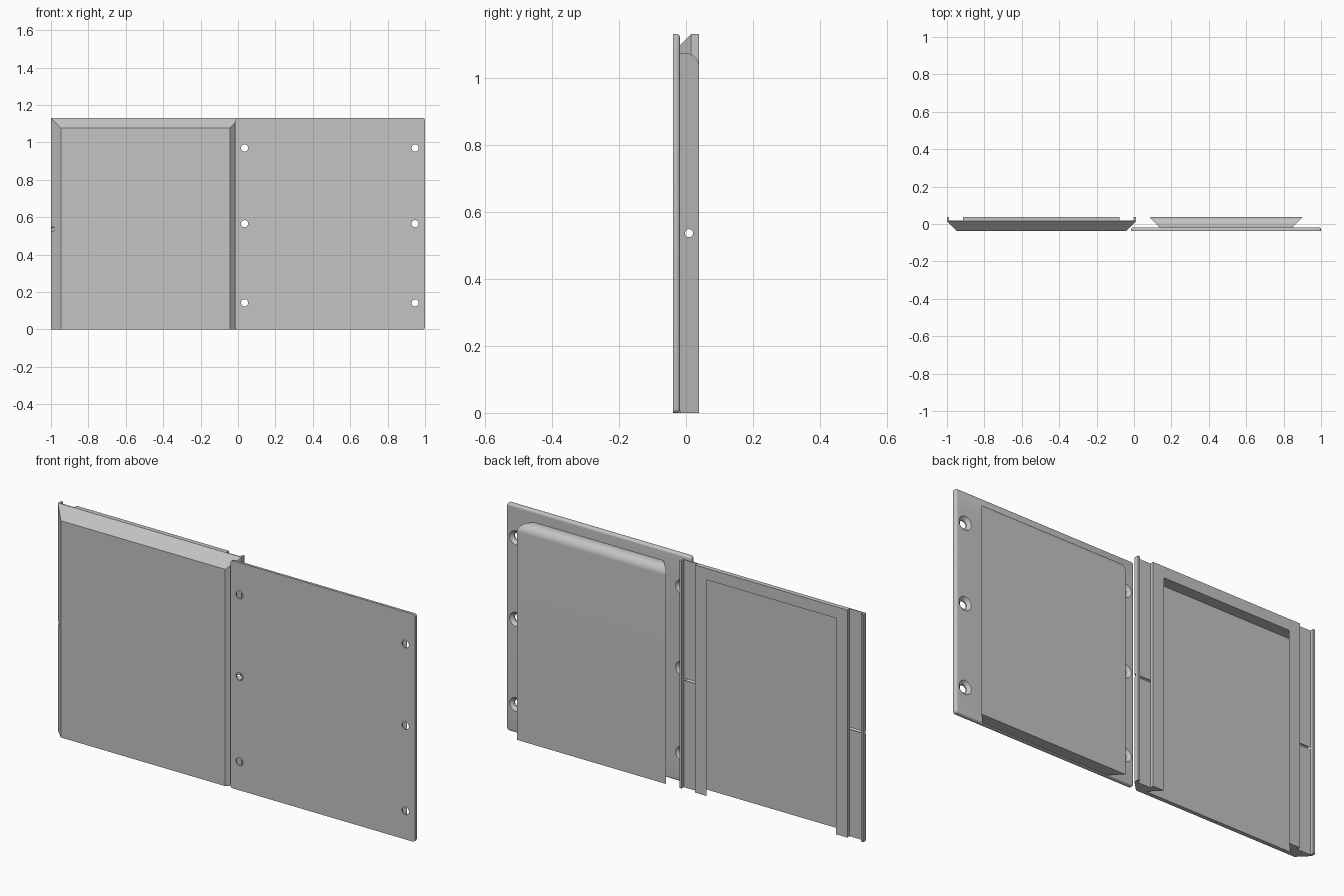
import bpy, bmesh, math
from mathutils import Vector, Matrix

cube = bpy.data.objects.get("Cube")
if cube:
    bpy.data.objects.remove(cube, do_unlink=True)

FRONT, BACK = -0.0385, 0.0385    # overall thickness
SEAT = -0.018                    # back of the plate and floor of the pocket
HEIGHT = 1.13
CORD_Y, CORD_Z = 0.009, 0.536    # cross hole through both halves

grey = bpy.data.materials.new("plain_grey")
grey.use_nodes = True
colour = (0.55, 0.55, 0.55, 1)
grey.diffuse_color = colour
grey.node_tree.nodes["Principled BSDF"].inputs["Base Color"].default_value = colour


def add_object(name, bm):
    bmesh.ops.recalc_face_normals(bm, faces=bm.faces)
    mesh = bpy.data.meshes.new(name)
    bm.to_mesh(mesh)
    bm.free()
    mesh.materials.append(grey)
    obj = bpy.data.objects.new(name, mesh)
    bpy.context.collection.objects.link(obj)
    return obj


def prism(name, points, axis, start, end):
    """Extrude a profile along z (points are x, y) or along x (points are y, z)."""
    bm = bmesh.new()
    place = (lambda a, b: (a, b, start)) if axis == "z" else (lambda a, b: (start, a, b))
    face = bm.faces.new([bm.verts.new(place(a, b)) for a, b in points])
    move = Vector((0, 0, end - start)) if axis == "z" else Vector((end - start, 0, 0))
    made = bmesh.ops.extrude_face_region(bm, geom=[face])["geom"]
    bmesh.ops.translate(bm, vec=move, verts=[v for v in made if isinstance(v, bmesh.types.BMVert)])
    return add_object(name, bm)


def cone(name, r1, r2, depth, centre, axis):
    bm = bmesh.new()
    turn = Matrix.Rotation(math.pi / 2, 4, "Y") if axis == "x" else Matrix.Rotation(-math.pi / 2, 4, "X")
    bmesh.ops.create_cone(bm, cap_ends=True, segments=32, radius1=r1, radius2=r2,
                          depth=depth, matrix=Matrix.Translation(centre) @ turn)
    return add_object(name, bm)


def boolean(target, cutter, operation="DIFFERENCE"):
    cutter.hide_render = True
    mod = target.modifiers.new("cut", "BOOLEAN")
    mod.operation, mod.solver, mod.object = operation, "EXACT", cutter
    apply(target, mod)
    bpy.data.objects.remove(cutter, do_unlink=True)


def apply(obj, mod):
    bpy.context.view_layer.objects.active = obj
    bpy.ops.object.modifier_apply(modifier=mod.name)


def cord_hole(target):
    boolean(target, cone("cord_cutter", 0.012, 0.012, 3, (0, CORD_Y, CORD_Z), "x"))


def dovetail(centre, narrow, wide, y_narrow, y_wide):
    return [(centre - narrow, y_narrow), (centre + narrow, y_narrow),
            (centre + wide, y_wide), (centre - wide, y_wide)]


# Cover: bevelled front, side channels with thin lips at the back
mid, half, slope, lip, rib, floor = -0.495, 0.505, 0.0535, 0.012, 0.418, 0.02
half_profile = [(half - slope, FRONT), (half, FRONT + slope), (half, BACK),
                (half - lip, BACK), (half - lip, floor), (rib, floor), (rib, BACK)]
outline = [(mid + x, y) for x, y in half_profile]
outline += [(mid - x, y) for x, y in reversed(half_profile)]
cover = prism("slotted_cover", outline, "z", 0, HEIGHT)

# Top bevel of the cover
wedge = [(FRONT - 0.1, HEIGHT - slope - 0.1), (FRONT + slope + 0.1, HEIGHT + 0.1),
         (FRONT - 0.1, HEIGHT + 0.1)]
boolean(cover, prism("bevel_cutter", wedge, "x", -1.2, 0.2))

# Undercut pocket, open at the bottom
grow = 0.01
pocket = dovetail(mid, 0.412, 0.356 - grow, SEAT, BACK + grow)
boolean(cover, prism("pocket_cutter", pocket, "z", -0.1, 1.073))
cord_hole(cover)

# Mounting plate with rounded corners and softened back rim
plate = prism("mounting_plate", [(-0.015, FRONT), (1, FRONT), (1, SEAT), (-0.015, SEAT)], "z", 0, HEIGHT)
bm = bmesh.new()
bm.from_mesh(plate.data)
corners = [e for e in bm.edges if abs(e.verts[0].co.y - e.verts[1].co.y) > 0.01]
bmesh.ops.bevel(bm, geom=corners, offset=0.012, segments=4, profile=0.5, affect="EDGES")
rim = [e for e in bm.edges if all(abs(v.co.y - SEAT) < 0.001 for v in e.verts)]
bmesh.ops.bevel(bm, geom=rim, offset=0.01, segments=4, profile=0.5, affect="EDGES")
bm.to_mesh(plate.data)
bm.free()

# Countersunk screw holes
for x in (0.035, 0.947):
    for z in (0.142, 0.565, 0.97):
        boolean(plate, cone("hole_cutter", 0.019, 0.019, 0.2, (x, 0, z), "y"))
        boolean(plate, cone("sink_cutter", 0.018, 0.036, 0.016, (x, SEAT - 0.007, z), "y"))

# Dovetail tongue with a rounded top back edge
tongue = prism("dovetail_tongue", dovetail(0.492, 0.355, 0.41, SEAT, BACK), "z", 0, 1.073)
radius = 0.04
arc = [(BACK - radius + radius * math.sin(a), 1.073 - radius + radius * math.cos(a))
       for a in (math.pi / 2 * i / 12 for i in range(13))]
corner = arc + [(BACK + 0.05, arc[-1][1]), (BACK + 0.05, 1.2), (arc[0][0], 1.2)]
boolean(tongue, prism("rounding_cutter", corner, "x", -0.2, 1.2))
cord_hole(tongue)

# Smooth the curved faces and keep the hard edges
for obj in (cover, plate, tongue):
    bpy.ops.object.select_all(action="DESELECT")
    obj.select_set(True)
    bpy.context.view_layer.objects.active = obj
    bpy.ops.object.shade_smooth_by_angle(angle=math.radians(30))
